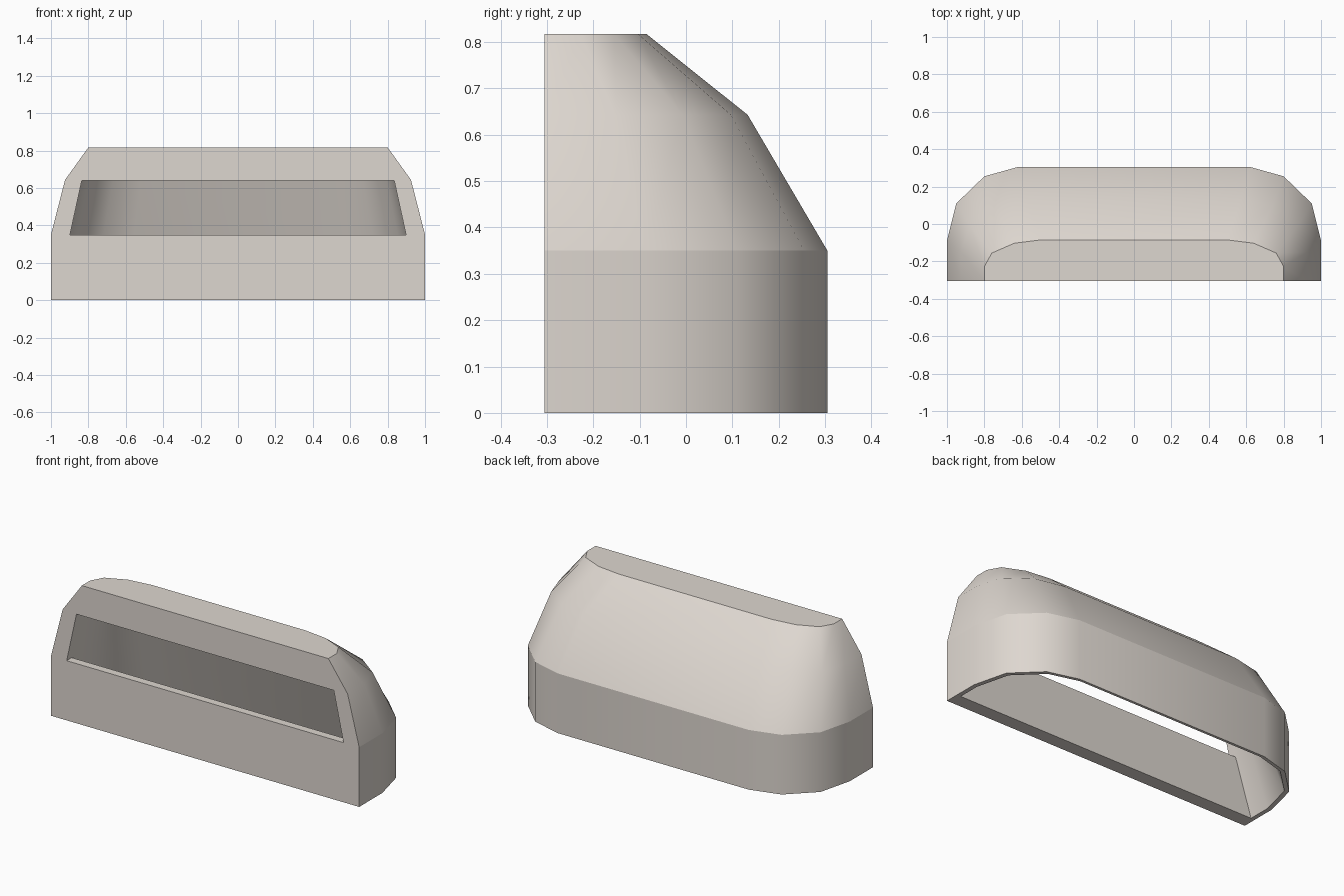
import bpy, bmesh
from math import radians

cube = bpy.data.objects.get("Cube")
if cube:
    bpy.data.objects.remove(cube)

FRONT = -0.305
SILL, HEAD, TOP = 0.35, 0.64, 0.817

# Right half of the plan, front corner to back
HALF = [(1, FRONT), (1, -0.09), (0.95, 0.11), (0.8, 0.255), (0.62, 0.305)]
PLAN = HALF + [(-x, y) for x, y in reversed(HALF)]

bm = bmesh.new()


def outline(fx, fy, front=FRONT):
    """Plan scaled towards the front wall."""
    return [(x * fx, max(front, FRONT + (y - FRONT) * fy)) for x, y in PLAN]


def ring(points, z):
    return [bm.verts.new((x, y, z)) for x, y in points]


def skin(low, high):
    """Curved wall between two rings, leaving the front open."""
    for i in range(len(low) - 1):
        bm.faces.new((low[i], low[i + 1], high[i + 1], high[i]))


# Outer shell
outer = [ring(outline(1, 1), 0), ring(outline(1, 1), SILL),
         ring(outline(0.925, 0.718), HEAD + 0.003), ring(outline(0.8, 0.361), TOP)]
for a, b in zip(outer, outer[1:]):
    skin(a, b)
bm.faces.new(outer[3])

# Cavity: one straight taper from the open base to the head of the opening
base = outline(0.975, 0.975, FRONT + 0.08)
crown = outline(0.835, 0.6, FRONT + 0.02)
inner = []
for z in (0, SILL, HEAD):
    t = z / HEAD
    inner.append(ring([(p[0] + (q[0] - p[0]) * t, p[1] + (q[1] - p[1]) * t)
                       for p, q in zip(base, crown)], z))
for a, b in zip(inner, inner[1:]):
    skin(a, b)
bm.faces.new((inner[0][-1], inner[0][0], inner[1][0], inner[1][-1]))
bm.faces.new(inner[2])

# Bottom rim
for i in range(len(PLAN)):
    j = (i + 1) % len(PLAN)
    bm.faces.new((outer[0][i], outer[0][j], inner[0][j], inner[0][i]))

# Front wall around the opening
sill, head = [[bm.verts.new((r[i].co.x, FRONT, r[i].co.z)) for i in (0, -1)] for r in inner[1:]]
bm.faces.new((outer[0][-1], outer[0][0], outer[1][0], sill[0], sill[1], outer[1][-1]))
bm.faces.new((outer[2][-1], head[1], head[0], outer[2][0], outer[3][0], outer[3][-1]))
for k, i in enumerate((0, -1)):
    bm.faces.new((outer[1][i], outer[2][i], head[k], sill[k]))
    bm.faces.new((sill[k], head[k], inner[2][i], inner[1][i]))
for edge, r in ((sill, inner[1]), (head, inner[2])):
    bm.faces.new((edge[0], edge[1], r[-1], r[0]))

bmesh.ops.recalc_face_normals(bm, faces=bm.faces)

# Smooth curved walls, creased at the shoulder and around the roof
for f in bm.faces:
    f.smooth = True
for e in bm.edges:
    e.smooth = e.calc_face_angle(0) < radians(40)
for r in (outer[1], outer[3]):
    for a, b in zip(r, r[1:]):
        bm.edges.get((a, b)).smooth = False

mesh = bpy.data.meshes.new("hood_shell")
bm.to_mesh(mesh)
bm.free()
obj = bpy.data.objects.new("hood_shell", mesh)
bpy.context.collection.objects.link(obj)

mat = bpy.data.materials.new("warm_grey")
mat.use_nodes = True
colour = (0.73, 0.68, 0.63, 1)
mat.diffuse_color = colour
mat.node_tree.nodes["Principled BSDF"].inputs["Base Color"].default_value = colour
mesh.materials.append(mat)
